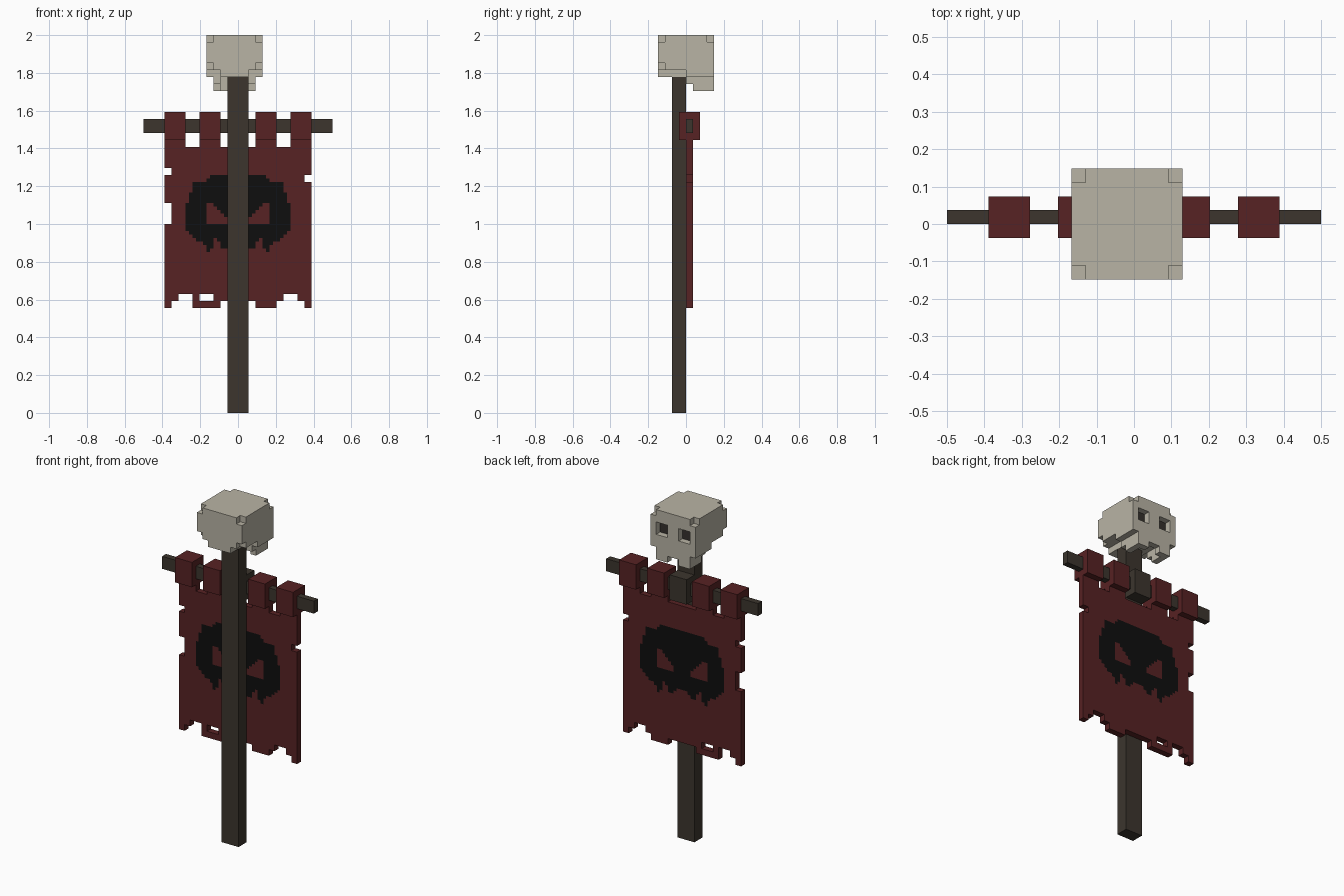
import bpy
import bmesh
from mathutils import Vector

if "Cube" in bpy.data.objects:
    bpy.data.objects.remove(bpy.data.objects["Cube"], do_unlink=True)

U = 1 / 27      # one block
H = U / 2       # half block, used for the painted emblem


def material(name, rgb):
    m = bpy.data.materials.new(name)
    m.use_nodes = True
    m.diffuse_color = (*rgb, 1)
    m.node_tree.nodes["Principled BSDF"].inputs["Base Color"].default_value = (*rgb, 1)
    return m


WOOD = material("dark wood", (0.045, 0.036, 0.027))
CLOTH = material("dark red cloth", (0.095, 0.016, 0.017))
PAINT = material("black paint", (0.0045, 0.0045, 0.0045))
BONE = material("bone", (0.485, 0.456, 0.376))
SOCKET = material("eye socket", (0.035, 0.030, 0.026))


def finish(name, bm, mats):
    mesh = bpy.data.meshes.new(name)
    bm.to_mesh(mesh)
    bm.free()
    for m in mats:
        mesh.materials.append(m)
    ob = bpy.data.objects.new(name, mesh)
    bpy.context.collection.objects.link(ob)
    return ob


def box(name, lo, hi, mat):
    """Box between two corners given in blocks."""
    lo, hi = Vector(lo) * U, Vector(hi) * U
    bm = bmesh.new()
    bmesh.ops.create_cube(bm, size=1)
    for v in bm.verts:
        v.co = (lo + hi) / 2 + v.co * (hi - lo)
    return finish(name, bm, [mat])


def blocks(name, cells, origin, size, mats, paint):
    """Outer skin of a set of grid cells; paint(cell, axis, side) picks the material."""
    bm = bmesh.new()
    verts = {}

    def vert(p):
        if p not in verts:
            verts[p] = bm.verts.new([o + c * s for o, c, s in zip(origin, p, size)])
        return verts[p]

    for cell in sorted(cells):
        for axis in range(3):
            for side in (0, 1):
                near = list(cell)
                near[axis] += 2 * side - 1
                if tuple(near) in cells:
                    continue
                a, b = (axis + 1) % 3, (axis + 2) % 3
                ring = []
                for da, db in ((0, 0), (1, 0), (1, 1), (0, 1)):
                    p = list(cell)
                    p[axis] += side
                    p[a] += da
                    p[b] += db
                    ring.append(vert(tuple(p)))
                face = bm.faces.new(ring if side else ring[::-1])
                face.material_index = paint(cell, axis, side)
    return finish(name, bm, mats)


# Pole, crossbar and the joint behind the pole
box("pole", (-1.5, -2, 0), (1.5, 0, 48), WOOD)
box("crossbar", (-13.5, 0, 40), (13.5, 1, 42), WOOD)
box("crossbar_joint", (-1.5, 0, 39), (1.5, 2, 43), WOOD)

# Cloth loops around the crossbar
TABS = (0, 5, 13, 18)
for n, c in enumerate(TABS):
    box(f"banner_loop_{n + 1}", (c - 10.5, -1, 39), (c - 7.5, 2, 43), CLOTH)


# Banner cloth with ragged edges (column 0..20, row in blocks)
def cloth(c, r):
    if r == 38:
        return any(t <= c < t + 3 for t in TABS)
    if r == 15:
        return c in (0, 20) or 4 <= c <= 7 or 13 <= c <= 15
    if r == 16:
        return c not in (2, 3, 5, 6, 17, 18)
    if c == 0:
        return r != 34 and not 27 <= r < 30
    return not (c == 20 and r == 33)


# Emblem profile per half-block column outward from the centre, measured down from its top
TOP = (0, 0, 0, 0, 0, 0, 0, 0, 1, 2, 2, 2, 2, 5, 8)
BOTTOM = (19, 19, 20, 21, 21, 19, 18, 21, 22, 20, 19, 19, 18, 17, 16)
EYE_TOP = {3: 12, 4: 11, 5: 10, 6: 9, 7: 8, 8: 8}
EYE_BOTTOM = 14


def banner_paint(cell, axis, side):
    if axis != 1:
        return 0
    col = cell[0] - 21 if cell[0] >= 21 else 20 - cell[0]
    row = 2 * 34 - 1 - cell[2]
    if col >= len(TOP) or not TOP[col] <= row < BOTTOM[col]:
        return 0
    return 0 if EYE_TOP.get(col, 99) <= row < EYE_BOTTOM else 1


banner_cells = {(i, 0, k) for i in range(42) for k in range(30, 78)
                if cloth(i // 2, k // 2)}
blocks("banner", banner_cells, (-10.5 * U, 0, 0), (H, U, H), [CLOTH, PAINT], banner_paint)


# Skull: rounded block head, face towards the back, hollow jaw
def eye(i, k):
    return k in (50, 51) and i in (1, 2, 5, 6)


def bone(i, j, k):
    side = i in (0, 7)
    if k >= 49:
        if side and ((k == 53 and j in (0, 7)) or (k == 49 and j == 0)):
            return False
        return not (j == 7 and eye(i, k))
    if k == 48:
        return j >= 4 or 2 <= i <= 5
    jaw = i in (1, 6) or (j == 7 and not side)
    if k == 47:
        return j >= 4 and jaw
    return j >= 5 and jaw and i not in (3, 4)


def skull_paint(cell, axis, side):
    i, j, k = cell
    return 1 if axis == 1 and side == 1 and j == 6 and eye(i, k) else 0


skull_cells = {(i, j, k) for i in range(8) for j in range(8) for k in range(46, 54)
               if bone(i, j, k)}
blocks("skull", skull_cells, (-4.5 * U, -4 * U, 0), (U, U, U), [BONE, SOCKET], skull_paint)
